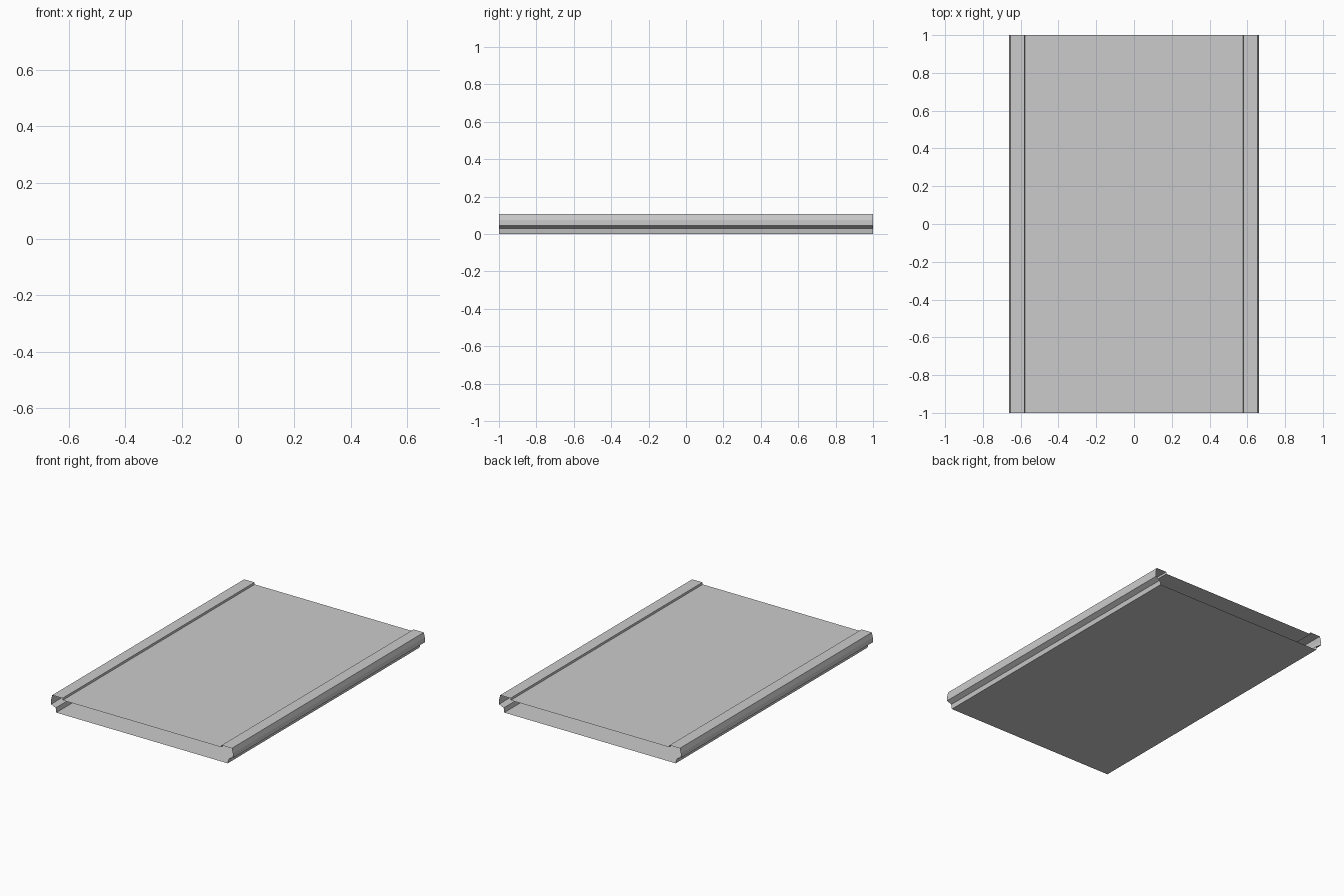
import bpy, bmesh

if "Cube" in bpy.data.objects:
    bpy.data.objects.remove(bpy.data.objects["Cube"])

HALF_LENGTH = 1.0

# Right half of the cross-section (x, z), from bottom corner up to the inner rim
half = [(0.625, 0.0), (0.63, 0.03), (0.663, 0.045), (0.663, 0.075),
        (0.655, 0.107), (0.58, 0.107), (0.578, 0.094)]


def sweep(name, profile):
    """Sweep an open profile along y, leaving both ends open."""
    bm = bmesh.new()
    front = [bm.verts.new((x, -HALF_LENGTH, z)) for x, z in profile]
    back = [bm.verts.new((x, HALF_LENGTH, z)) for x, z in profile]
    for i in range(len(profile) - 1):
        bm.faces.new((front[i], front[i + 1], back[i + 1], back[i]))
    mesh = bpy.data.meshes.new(name)
    bm.to_mesh(mesh)
    bm.free()
    obj = bpy.data.objects.new(name, mesh)
    bpy.context.collection.objects.link(obj)
    return obj


def mirrored(points):
    return [(-x, z) for x, z in reversed(points)]


# Side rails with raised rim and undercut groove
sweep("right_rail", half)
sweep("left_rail", mirrored(half))

# Recessed top panel and flat base
edge, top = half[-1]
sweep("top_panel", [(edge, top), (-edge, top)])
foot = half[0][0]
sweep("base_panel", [(-foot, 0.0), (foot, 0.0)])
